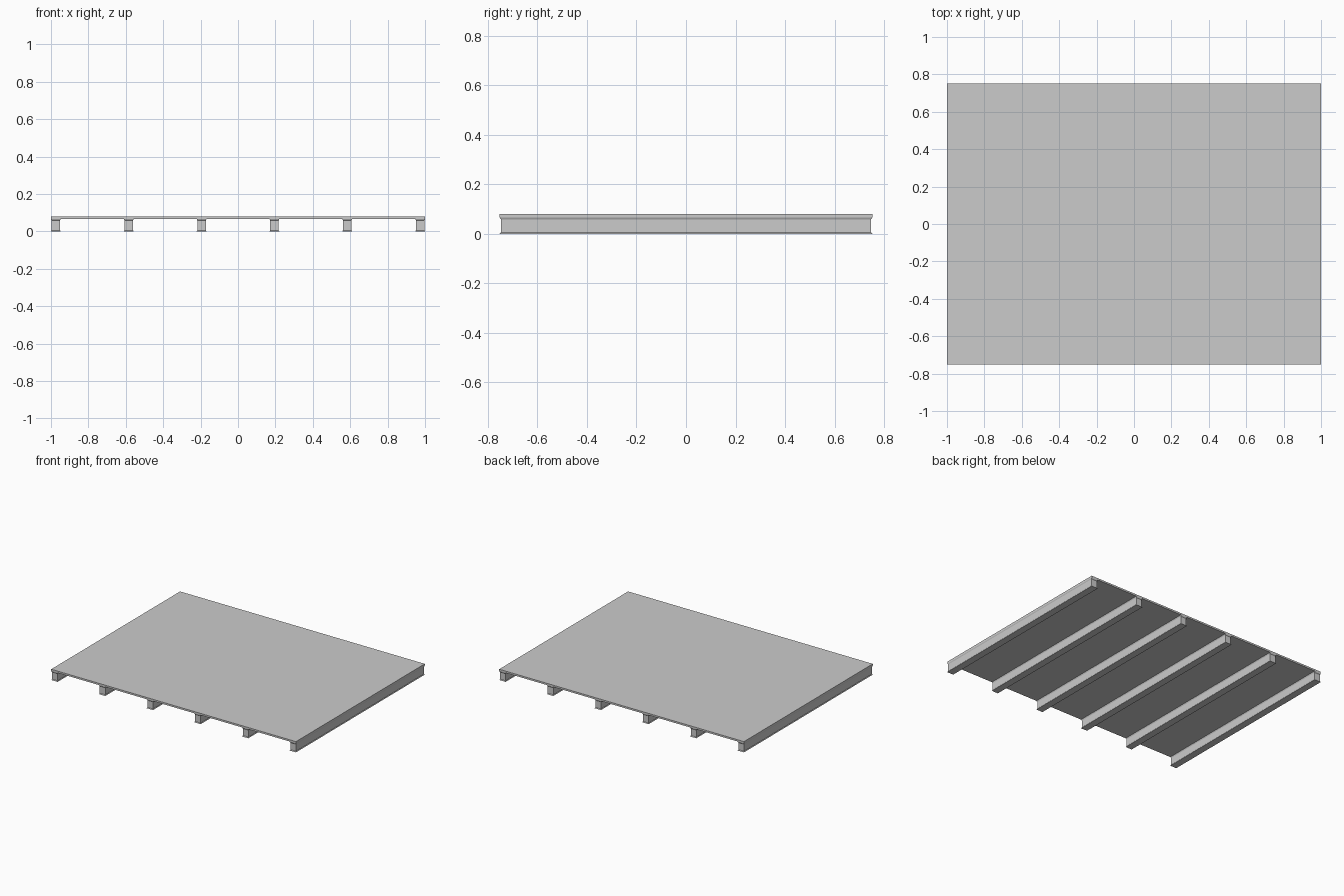
import bpy, bmesh

if "Cube" in bpy.data.objects:
    bpy.data.objects.remove(bpy.data.objects["Cube"])

HALF_X, HALF_Y = 1.0, 0.752
DECK_Z, TOP_Z = 0.067, 0.08


def loft(name, cx, sections):
    """Stack of rectangles (z, half width, half length) skinned into a solid."""
    bm = bmesh.new()
    rings = [[bm.verts.new((cx + sx * hx, sy * hy, z))
              for sx, sy in ((-1, -1), (1, -1), (1, 1), (-1, 1))]
             for z, hx, hy in sections]
    for a, b in zip(rings, rings[1:]):
        for i in range(4):
            j = (i + 1) % 4
            bm.faces.new((a[i], a[j], b[j], b[i]))
    bm.faces.new(rings[0][::-1])
    bm.faces.new(rings[-1])
    mesh = bpy.data.meshes.new(name)
    bm.to_mesh(mesh)
    bm.free()
    obj = bpy.data.objects.new(name, mesh)
    bpy.context.collection.objects.link(obj)
    return obj


# Flat deck panel
loft("deck_panel", 0, [(DECK_Z, HALF_X, HALF_Y), (TOP_Z, HALF_X, HALF_Y)])

# Six joists, with a thin flared lip at the foot and under the deck
FLANGE, WEB = 0.026, 0.0225
WEB_Y = HALF_Y - 0.005
first = -HALF_X + FLANGE
for n in range(6):
    x = first + n * (-2 * first) / 5
    loft(f"joist_{n + 1}", x, [
        (0.0, FLANGE, HALF_Y),
        (0.003, FLANGE - 0.001, HALF_Y - 0.001),
        (0.006, WEB, WEB_Y),
        (0.058, WEB, WEB_Y),
        (0.063, FLANGE - 0.001, HALF_Y - 0.001),
        (DECK_Z, FLANGE, HALF_Y),
    ])
